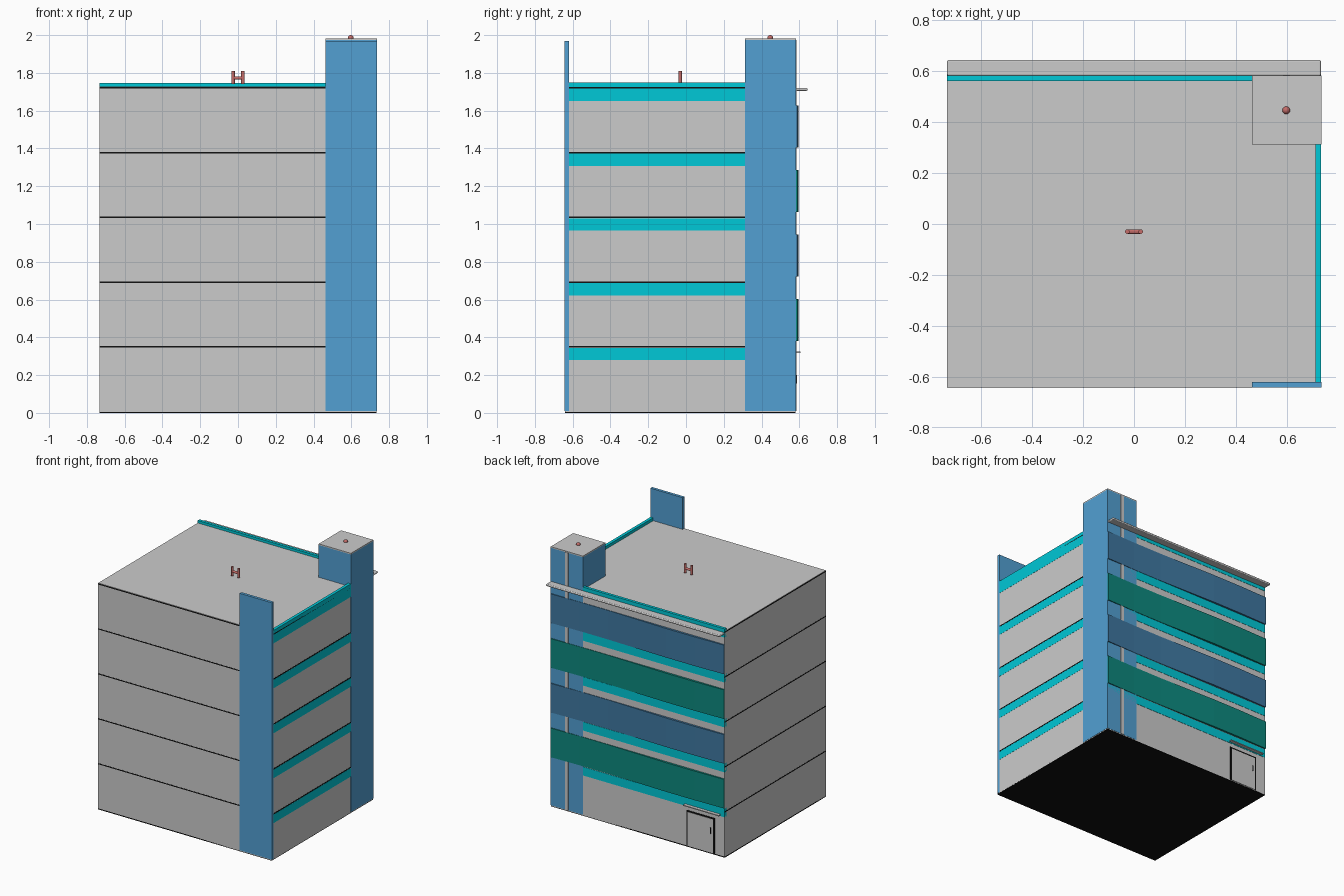
import bpy, bmesh, math
from mathutils import Matrix, Vector

if "Cube" in bpy.data.objects:
    bpy.data.objects.remove(bpy.data.objects["Cube"])


def material(name, rgb):
    m = bpy.data.materials.new(name)
    m.diffuse_color = (*rgb, 1)
    m.use_nodes = True
    m.node_tree.nodes["Principled BSDF"].inputs["Base Color"].default_value = m.diffuse_color
    return m


BLUE = material("blue", (0.085, 0.35, 0.65))
CYAN = material("cyan", (0.0, 0.58, 0.68))
TEAL = material("teal", (0.004, 0.25, 0.21))
STEEL = material("steel_blue", (0.05, 0.19, 0.36))
RED = material("red", (0.55, 0.15, 0.14))
BLACK = material("black", (0.005, 0.005, 0.005))


def finish(name, bm, mat=None, smooth=False):
    me = bpy.data.meshes.new(name)
    bmesh.ops.recalc_face_normals(bm, faces=bm.faces)
    bm.to_mesh(me)
    bm.free()
    ob = bpy.data.objects.new(name, me)
    bpy.context.collection.objects.link(ob)
    if mat:
        me.materials.append(mat)
    if smooth:
        for p in me.polygons:
            p.use_smooth = True
    return ob


def box(name, x, y, z, mat=None, bevel=0):
    bm = bmesh.new()
    size = Vector((x[1] - x[0], y[1] - y[0], z[1] - z[0]))
    mid = Vector((sum(x) / 2, sum(y) / 2, sum(z) / 2))
    bmesh.ops.create_cube(bm, size=1, matrix=Matrix.Translation(mid) @ Matrix.Diagonal((*size, 1)))
    ob = finish(name, bm, mat)
    if bevel:
        b = ob.modifiers.new("round", 'BEVEL')
        b.width, b.segments = bevel, 3
    return ob


def rod(name, a, b, r, mat):
    a, b = Vector(a), Vector(b)
    bm = bmesh.new()
    rot = (b - a).to_track_quat('Z', 'Y').to_matrix().to_4x4()
    bmesh.ops.create_cone(bm, cap_ends=True, segments=12, radius1=r, radius2=r,
                          depth=(b - a).length, matrix=Matrix.Translation((a + b) / 2) @ rot)
    return finish(name, bm, mat)


W, FRONT, BACK, ROOF = 0.733, -0.64, 0.58, 1.728
STOREY = 0.343
E = 0.001  # small step that keeps facing layers clear of the wall

# main block
box("building_body", (-W, W), (FRONT, BACK), (0.004, ROOF))

# dark floor slabs and the cyan glazing bands at each storey
box("ground_slab", (-W, W), (FRONT, BACK), (0, 0.008), BLACK)
for i in range(1, 6):
    z = 0.006 + STOREY * i
    box(f"floor_slab_{i}", (-W - E, W + E), (FRONT - E, BACK + E), (z - 0.004, z + 0.004), BLACK)
    band = (z - 0.07, z - 0.005) if i < 5 else (z - 0.07, 1.75)
    box(f"side_band_{i}", (W - 0.022, W + E), (-0.62, 0.312), band, CYAN)
    band = (z - 0.04, z + 0.026)
    box(f"back_band_{i}", (-W, W), (BACK - 0.02, BACK + 2 * E), band, CYAN)

# wavy panels across the back
for i in range(4):
    z0 = 0.38 + i * 0.3415
    bm = bmesh.new()
    n = 6
    rows = []
    for k in range(n + 1):
        x = -W + 2 * W * k / n
        y = 0.590 + 0.007 * math.sin(2 * math.pi * k / n)
        rows.append([bm.verts.new(p) for p in
                     ((x, BACK, z0), (x, y, z0), (x, y, z0 + 0.222), (x, BACK, z0 + 0.222))])
    for a, b in zip(rows, rows[1:]):
        for j in range(4):
            bm.faces.new((a[j], b[j], b[(j + 1) % 4], a[(j + 1) % 4]))
    bm.faces.new(rows[0])
    bm.faces.new(rows[-1])
    finish(f"back_panel_{i + 1}", bm, STEEL if i % 2 else TEAL)

# roof overhang at the back
box("roof_overhang", (-W, W), (BACK + 2 * E, 0.643), (1.705, 1.721), bevel=0.006)

# corner stair tower with cap, strip and ball
box("corner_tower", (0.463, W + 2 * E), (0.312, BACK + 2 * E), (0.009, 1.974), BLUE)
box("tower_cap", (0.463, W + 2 * E), (0.312, BACK + 2 * E), (1.974, 1.983))
box("tower_strip", (0.585, 0.612), (BACK, BACK + 0.005), (0.009, 1.974))
bm = bmesh.new()
bmesh.ops.create_uvsphere(bm, u_segments=16, v_segments=10, radius=0.015,
                          matrix=Matrix.Translation((0.597, 0.446, 1.985)))
finish("tower_ball", bm, RED, True)

# tall blue fin at the front corner
box("front_fin", (0.463, W + 2 * E), (FRONT - 2 * E, -0.62), (0.009, 1.97), BLUE)

# small post frame on the roof
for s in (-1, 1):
    rod("roof_frame_post", (s * 0.026, -0.03, ROOF + 0.012), (s * 0.026, -0.03, 1.81), 0.009, RED)
rod("roof_frame_bar", (-0.026, -0.03, 1.773), (0.026, -0.03, 1.773), 0.009, RED)

# back entrance: frame, door, handle and canopy
box("door_frame", (-0.65, -0.41), (BACK, BACK + 0.002), (0.009, 0.28), BLACK)
box("door", (-0.637, -0.423), (BACK, BACK + 0.004), (0.009, 0.268))
box("door_handle", (-0.62, -0.612), (BACK, BACK + 0.007), (0.155, 0.2), BLACK)
box("door_canopy", (-0.70, -0.40), (BACK, 0.606), (0.317, 0.324))
